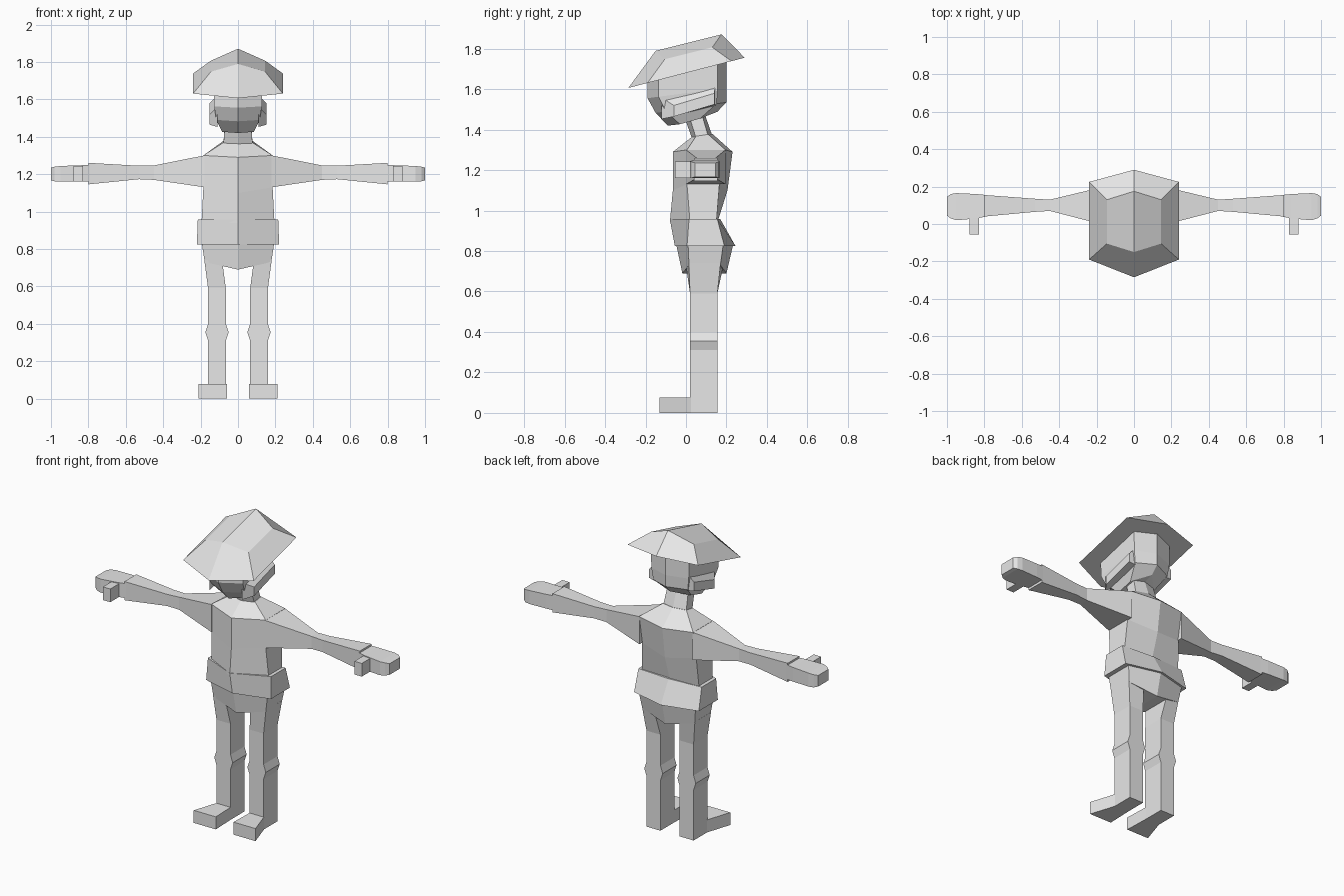
import bpy, bmesh

cube = bpy.data.objects.get("Cube")
if cube:
    bpy.data.objects.remove(cube, do_unlink=True)

SHADE = 0.8
grey = bpy.data.materials.new("plain_grey")
grey.use_nodes = True
grey.diffuse_color = (SHADE, SHADE, SHADE, 1)
shader = grey.node_tree.nodes["Principled BSDF"]
shader.inputs["Base Color"].default_value = grey.diffuse_color


def loft(name, rings, mirrored=False):
    """Skin a stack of equal-length rings and cap both ends."""
    bm = bmesh.new()
    loops = [[bm.verts.new(point) for point in ring] for ring in rings]
    count = len(loops[0])
    for lower, upper in zip(loops, loops[1:]):
        for i in range(count):
            j = (i + 1) % count
            bm.faces.new((lower[i], lower[j], upper[j], upper[i]))
    for end in (loops[0], loops[-1]):
        if count == 4:
            bm.faces.new(end)
        else:  # fold hexagonal caps along the centre line
            bm.faces.new(end[:4])
            bm.faces.new(end[3:] + end[:1])
    bmesh.ops.recalc_face_normals(bm, faces=bm.faces)
    mesh = bpy.data.meshes.new(name)
    bm.to_mesh(mesh)
    bm.free()
    mesh.materials.append(grey)
    obj = bpy.data.objects.new(name, mesh)
    bpy.context.collection.objects.link(obj)
    if mirrored:
        obj.modifiers.new("mirror", 'MIRROR').use_mirror_merge = False


def hexagon(height, width, front, side_front, side_back, back, tilt=0, drop=0):
    """Level or tilted hexagon with points at front and back; drop lowers its sides."""
    plan = [(0, front), (width, side_front), (width, side_back),
            (0, back), (-width, side_back), (-width, side_front)]
    return [(x, y, height + tilt * y - (drop if x else 0)) for x, y in plan]


def side_section(x, front, back, height, thickness, tilt=0):
    """Upright four-sided section facing sideways, centred on height."""
    half = thickness / 2
    corners = [(front, -half), (back, -half), (back, half), (front, half)]
    return [(x, y, height + tilt * y + dz) for y, dz in corners]


def leg_section(height, inner, outer, front, back, skew=0):
    """Level four-sided section; skew deepens its inner edge."""
    return [(inner, front - skew, height), (outer, front, height),
            (outer, back, height), (inner, back + skew, height)]


# Hat: brim edge rising to a ridged crown
loft("hat", [
    hexagon(height=1.68, width=.24, front=-.285, side_front=-.19,
            side_back=.225, back=.29, tilt=.26),
    hexagon(height=1.827, width=.145, front=-.15, side_front=-.105,
            side_back=.13, back=.175, tilt=.25, drop=.053)])

# Head, cheek guards and neck
loft("head", [
    hexagon(height=1.7, width=.13, front=-.19, side_front=-.135,
            side_back=.155, back=.2, tilt=.25),
    hexagon(height=1.58, width=.127, front=-.19, side_front=-.135,
            side_back=.155, back=.2, tilt=.13),
    hexagon(height=1.505, width=.117, front=-.15, side_front=-.1,
            side_back=.15, back=.2, tilt=.15),
    hexagon(height=1.445, width=.085, front=-.09, side_front=-.03,
            side_back=.07, back=.155, tilt=.28, drop=.01)])
loft("cheek_guard", [
    side_section(x=.11, front=-.12, back=.145, height=1.535, thickness=.105, tilt=.25),
    side_section(x=.152, front=-.06, back=.14, height=1.51, thickness=.055, tilt=.3)],
    mirrored=True)
loft("neck", [
    hexagon(height=1.47, width=.07, front=-.01, side_front=.015, side_back=.08, back=.095),
    hexagon(height=1.35, width=.078, front=.03, side_front=.05, side_back=.11,
            back=.13, tilt=.15)])

# Torso with ridged chest and back
loft("torso", [
    hexagon(height=1.36, width=.08, front=.03, side_front=.05, side_back=.11,
            back=.13, tilt=.15),
    hexagon(height=1.29, width=.185, front=-.065, side_front=.005, side_back=.195,
            back=.23, drop=-.01),
    hexagon(height=1.1, width=.185, front=-.065, side_front=.005, side_back=.165,
            back=.205, drop=-.03),
    hexagon(height=.94, width=.195, front=-.08, side_front=.02, side_back=.15, back=.155)])

# Arms, hands and thumbs
loft("arm", [
    side_section(x=.18, front=0, back=.195, height=1.215, thickness=.17),
    side_section(x=.45, front=.07, back=.13, height=1.208, thickness=.077),
    side_section(x=.53, front=.065, back=.135, height=1.209, thickness=.072),
    side_section(x=.8, front=.04, back=.155, height=1.203, thickness=.115)],
    mirrored=True)
loft("hand", [
    side_section(x=.79, front=.04, back=.155, height=1.205, thickness=.09),
    side_section(x=.84, front=.03, back=.16, height=1.204, thickness=.087),
    side_section(x=.95, front=.02, back=.165, height=1.202, thickness=.083),
    side_section(x=.98, front=.03, back=.16, height=1.201, thickness=.078),
    side_section(x=1, front=.045, back=.145, height=1.201, thickness=.068)],
    mirrored=True)
loft("thumb", [
    side_section(x=x, front=-.055, back=.06, height=1.202, thickness=.081)
    for x in (.83, .88)], mirrored=True)

# Belt and pelvis
loft("belt", [
    hexagon(height=.957, width=.215, front=-.08, side_front=.015, side_back=.155, back=.17),
    hexagon(height=.824, width=.22, front=-.055, side_front=.005, side_back=.19, back=.245)])
loft("pelvis", [
    hexagon(height=.84, width=.195, front=-.05, side_front=.01, side_back=.185, back=.235),
    hexagon(height=.69, width=.178, front=-.018, side_front=.015, side_back=.17,
            back=.2, drop=-.04)])

# Legs with a knee ridge, then flared feet
shin = dict(front=.02, back=.155)
thigh = leg_section(height=.74, inner=.085, outer=.18, front=.014, back=.171, skew=.016)
loft("leg", [thigh] + [
    leg_section(height=height, inner=.065 - bulge, outer=.16 + bulge, **shin)
    for height, bulge in ((.59, 0), (.4, 0), (.355, .015), (.31, 0), (0, 0))],
    mirrored=True)
loft("foot", [
    [(.06, -.13, z), (.21, -.13, z), (.16, .025, z), (.065, .025, z)]
    for z in (0, .077)], mirrored=True)
